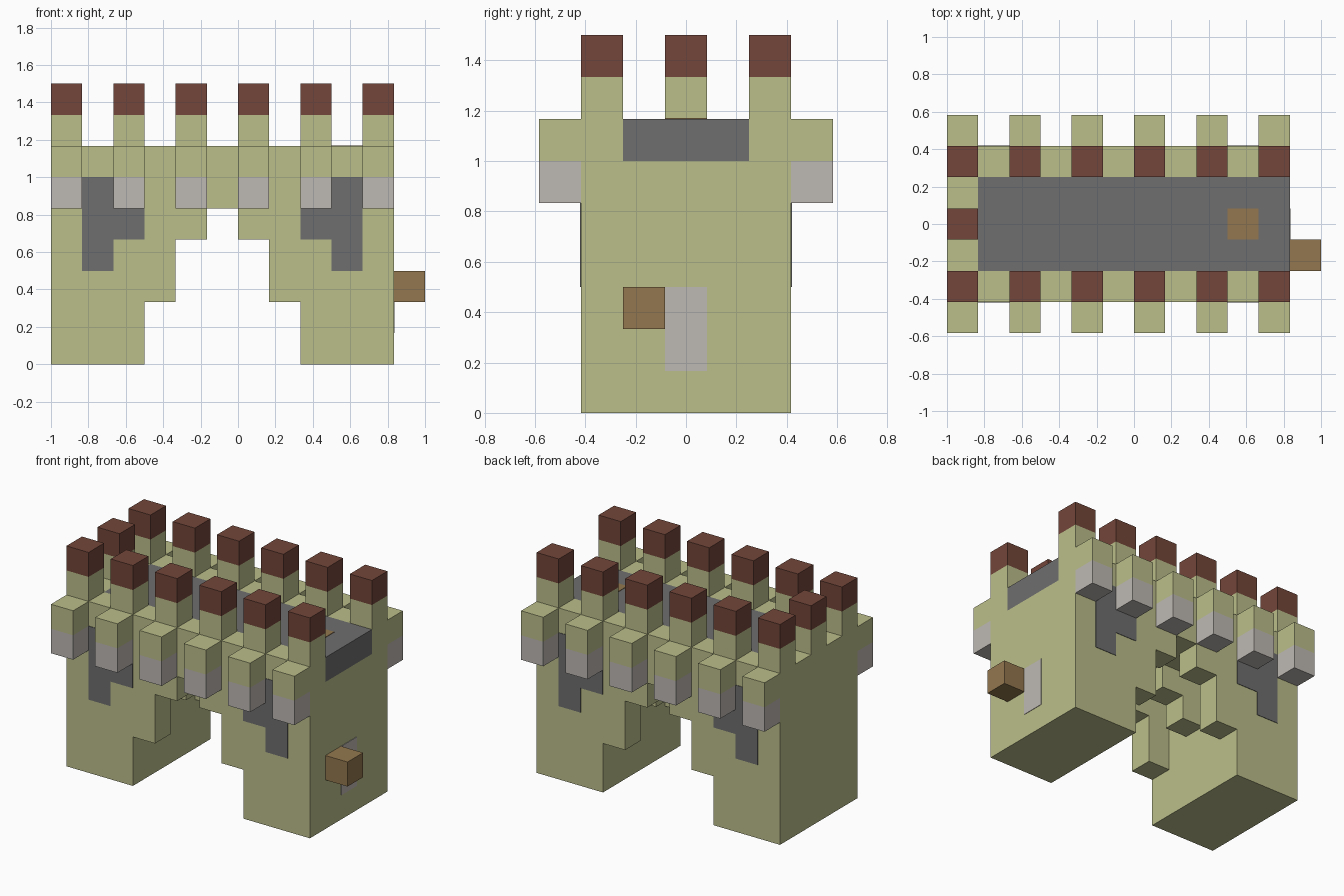
import bpy, bmesh
from mathutils import Vector

if "Cube" in bpy.data.objects:
    bpy.data.objects.remove(bpy.data.objects["Cube"])

U = 1 / 6      # one block; all sizes below are in blocks
SKIN = 0.02    # how far painted plates stand out


def material(name, rgb):
    lin = [((c / 255 + 0.055) / 1.055) ** 2.4 for c in rgb] + [1]
    m = bpy.data.materials.new(name)
    m.use_nodes = True
    m.diffuse_color = lin
    m.node_tree.nodes["Principled BSDF"].inputs["Base Color"].default_value = lin
    return m


STONE = material("pale olive stone", (187, 190, 138))
RED = material("red brown", (115, 70, 58))
GREY = material("dark grey", (110, 110, 110))
LIGHT = material("light grey", (190, 185, 180))
WOOD = material("wood brown", (147, 119, 78))


def finish(name, bm, mat):
    bmesh.ops.recalc_face_normals(bm, faces=bm.faces)
    for v in bm.verts:
        v.co *= U
    mesh = bpy.data.meshes.new(name)
    bm.to_mesh(mesh)
    bm.free()
    mesh.materials.append(mat)
    obj = bpy.data.objects.new(name, mesh)
    bpy.context.collection.objects.link(obj)
    return obj


def box(name, mat, lo, hi):
    lo, hi = Vector(lo), Vector(hi)
    bm = bmesh.new()
    for v in bmesh.ops.create_cube(bm, size=1)["verts"]:
        v.co = (lo + hi) / 2 + v.co * (hi - lo)
    return finish(name, bm, mat)


def prism(name, mat, profile, y0, y1):
    """Extrude an outline in x and z from y0 to y1."""
    bm = bmesh.new()
    face = bm.faces.new([bm.verts.new((x, y0, z)) for x, z in profile])
    out = bmesh.ops.extrude_face_region(bm, geom=[face])["geom"]
    for v in out:
        if isinstance(v, bmesh.types.BMVert):
            v.co.y = y1
    return finish(name, bm, mat)


def mirror(points):
    return [(-1 - x, z) for x, z in reversed(points)]


def arch(steps, top):
    """Gate outline: left leg, stepped opening, right leg, flat top."""
    return [(-6, top), (-6, 0)] + steps + mirror(steps) + [(5, 0), (5, top)]


# Walls, ribs and the plain bays between them
outer = [(-3, 0), (-3, 2), (-2, 2), (-2, 4), (-1, 4), (-1, 5)]
middle = [(-3, 0), (-3, 3), (-2, 3), (-2, 4), (-1, 4), (-1, 5)]
plain = [(-3, 0), (-3, 5)]
prism("front_wall", STONE, arch(outer, 7), -2.5, -1.5)
prism("front_bay", STONE, arch(plain, 6), -1.5, -0.5)
prism("middle_rib", STONE, arch(middle, 6), -0.5, 0.5)
prism("back_bay", STONE, arch(plain, 6), 0.5, 1.5)
prism("back_wall", STONE, arch(outer, 7), 1.5, 2.5)
box("end_parapet", STONE, (-6, -1.5, 6), (-5, 1.5, 7))

# Walkway and trapdoor
box("walkway", GREY, (-5, -1.5, 6), (5, 1.5, 7))
box("trapdoor", WOOD, (3, -0.5, 6.99), (4, 0.5, 7 + SKIN))


def merlon(name, x, y):
    box(name + "_post", STONE, (x, y - 0.5, 7), (x + 1, y + 0.5, 8))
    box(name + "_cap", RED, (x, y - 0.5, 8), (x + 1, y + 0.5, 9))


# Merlons and corbels along both long sides
for side, s in (("front", -1), ("back", 1)):
    y0, y1 = sorted((s * 2.5, s * 3.5))
    for i, x in enumerate(range(-6, 6, 2)):
        merlon(f"{side}_merlon_{i}", x, s * 2)
        box(f"{side}_corbel_{i}", STONE, (x, y0, 6), (x + 1, y1, 7))
        box(f"{side}_corbel_foot_{i}", LIGHT, (x, y0, 5), (x + 1, y1, 6))

    # Painted dark marks, mirrored across the gate
    mark = [(-5, 3), (-4, 3), (-4, 4), (-3, 4), (-3, 5), (-4, 5), (-4, 6), (-5, 6)]
    for label, outline in (("right", mark), ("left", mirror(mark))):
        prism(f"{side}_{label}_mark", GREY, outline, s * 2.49, s * (2.5 + SKIN))

merlon("end_merlon", -6, 0)

# Small door and wooden block on the left end
box("end_door", LIGHT, (4.99, -0.5, 1), (5 + SKIN, 0.5, 3))
box("wooden_block", WOOD, (5, -1.5, 2), (6, -0.5, 3))
